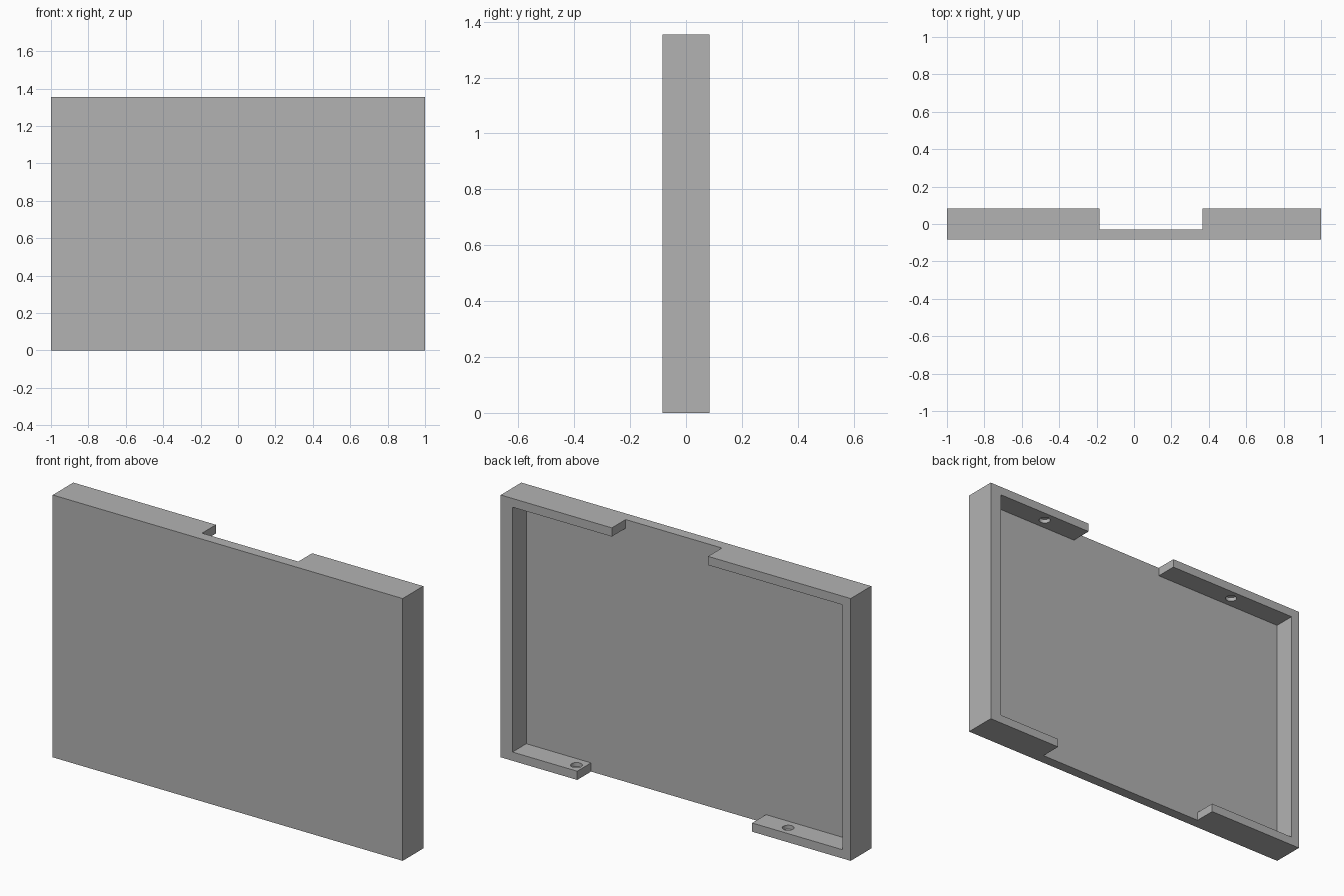
import bpy
import bmesh
from mathutils import Matrix, Vector

cube = bpy.data.objects.get("Cube")
if cube:
    bpy.data.objects.remove(cube, do_unlink=True)

# Overall size and wall layout
HALF_X, HALF_Y, HEIGHT = 1.0, 0.084, 1.355
FLOOR_Y = -0.029
RAIL = 0.045
INNER_RIGHT, INNER_LEFT = -0.953, 0.933
TOP_GAP = (-0.185, 0.365)
BOTTOM_GAP = (-0.437, 0.563)
PIN_X, PIN_Y, PIN_RADIUS, PIN_DEPTH = 0.605, 0.03, 0.028, 0.02

grey = bpy.data.materials.new("plain grey")
grey.use_nodes = True
grey.diffuse_color = (0.448, 0.448, 0.448, 1)
grey.node_tree.nodes["Principled BSDF"].inputs["Base Color"].default_value = grey.diffuse_color


def make_object(name, bm):
    bmesh.ops.recalc_face_normals(bm, faces=bm.faces)
    mesh = bpy.data.meshes.new(name)
    bm.to_mesh(mesh)
    bm.free()
    mesh.materials.append(grey)
    obj = bpy.data.objects.new(name, mesh)
    bpy.context.collection.objects.link(obj)
    return obj


def extrude_outline(name, outline, y0, y1):
    """Solid from an (x, z) outline, extruded along y."""
    bm = bmesh.new()
    face = bm.faces.new([bm.verts.new((x, y0, z)) for x, z in outline])
    result = bmesh.ops.extrude_face_region(bm, geom=[face])
    verts = [g for g in result["geom"] if isinstance(g, bmesh.types.BMVert)]
    bmesh.ops.translate(bm, verts=verts, vec=Vector((0, y1 - y0, 0)))
    return make_object(name, bm)


def cut(target, cutter):
    cutter.hide_render = True
    mod = target.modifiers.new("cut", "BOOLEAN")
    mod.operation = "DIFFERENCE"
    mod.solver = "EXACT"
    mod.object = cutter
    bpy.context.view_layer.objects.active = target
    bpy.ops.object.modifier_apply(modifier=mod.name)
    bpy.data.objects.remove(cutter, do_unlink=True)


# Solid slab
panel = extrude_outline("panel_cover", [
    (-HALF_X, 0), (HALF_X, 0), (HALF_X, HEIGHT), (-HALF_X, HEIGHT)], -HALF_Y, HALF_Y)

# Recess open to the back, with a gap in the top and bottom rails
low, high, past = RAIL, HEIGHT - RAIL, 0.1
recess = extrude_outline("recess_cutter", [
    (INNER_RIGHT, low), (BOTTOM_GAP[0], low), (BOTTOM_GAP[0], -past),
    (BOTTOM_GAP[1], -past), (BOTTOM_GAP[1], low), (INNER_LEFT, low),
    (INNER_LEFT, high), (TOP_GAP[1], high), (TOP_GAP[1], HEIGHT + past),
    (TOP_GAP[0], HEIGHT + past), (TOP_GAP[0], high), (INNER_RIGHT, high),
], FLOOR_Y, HALF_Y + past)
cut(panel, recess)

# Blind round holes in the inner faces of the four rails
holes = bmesh.new()
for x in (-PIN_X, PIN_X):
    for z in (low, high):
        bmesh.ops.create_cone(
            holes, cap_ends=True, segments=32, radius1=PIN_RADIUS, radius2=PIN_RADIUS,
            depth=2 * PIN_DEPTH, matrix=Matrix.Translation((x, PIN_Y, z)))
cut(panel, make_object("hole_cutter", holes))

# Smooth hole walls, sharp edges elsewhere
bpy.ops.object.select_all(action="DESELECT")
panel.select_set(True)
bpy.context.view_layer.objects.active = panel
bpy.ops.object.shade_smooth_by_angle()
